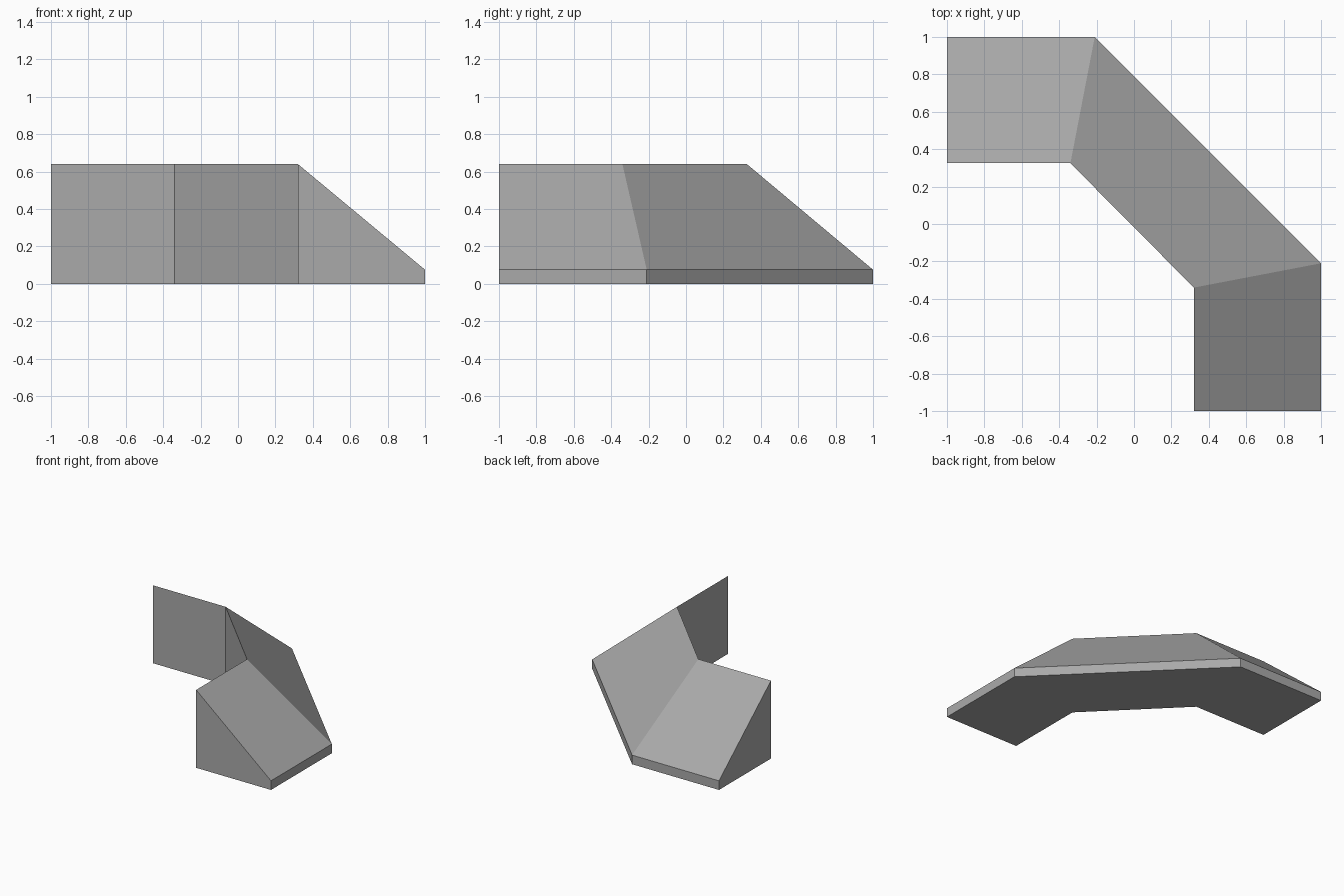
import bpy
import bmesh

cube = bpy.data.objects.get("Cube")
if cube:
    bpy.data.objects.remove(cube, do_unlink=True)

# Plan corners along the bend, and the heights of the two long sides
INNER = [(-1, 0.325), (-0.34, 0.325), (0.32, -0.34), (0.32, -1)]
OUTER = [(-1, 1), (-0.21, 1), (1, -0.21), (1, -1)]
INNER_HEIGHT, OUTER_HEIGHT = 0.64, 0.075

# Plain grey surface
grey = bpy.data.materials.new("grey")
grey.use_nodes = True
colour = (0.4, 0.4, 0.4, 1)
grey.diffuse_color = colour
grey.node_tree.nodes["Principled BSDF"].inputs["Base Color"].default_value = colour

# Sloped cross-section at each corner of the bend
bm = bmesh.new()
sections = []
for inner, outer in zip(INNER, OUTER):
    points = [(*inner, 0), (*outer, 0), (*outer, OUTER_HEIGHT), (*inner, INNER_HEIGHT)]
    sections.append([bm.verts.new(p) for p in points])

# Skin the sections together and close both ends
for a, b in zip(sections, sections[1:]):
    for i in range(4):
        j = (i + 1) % 4
        bm.faces.new((a[i], a[j], b[j], b[i]))
bm.faces.new(sections[0])
bm.faces.new(sections[-1])
bmesh.ops.recalc_face_normals(bm, faces=bm.faces)

mesh = bpy.data.meshes.new("angled_ramp")
bm.to_mesh(mesh)
bm.free()
mesh.materials.append(grey)
ramp = bpy.data.objects.new("angled_ramp", mesh)
bpy.context.collection.objects.link(ramp)
